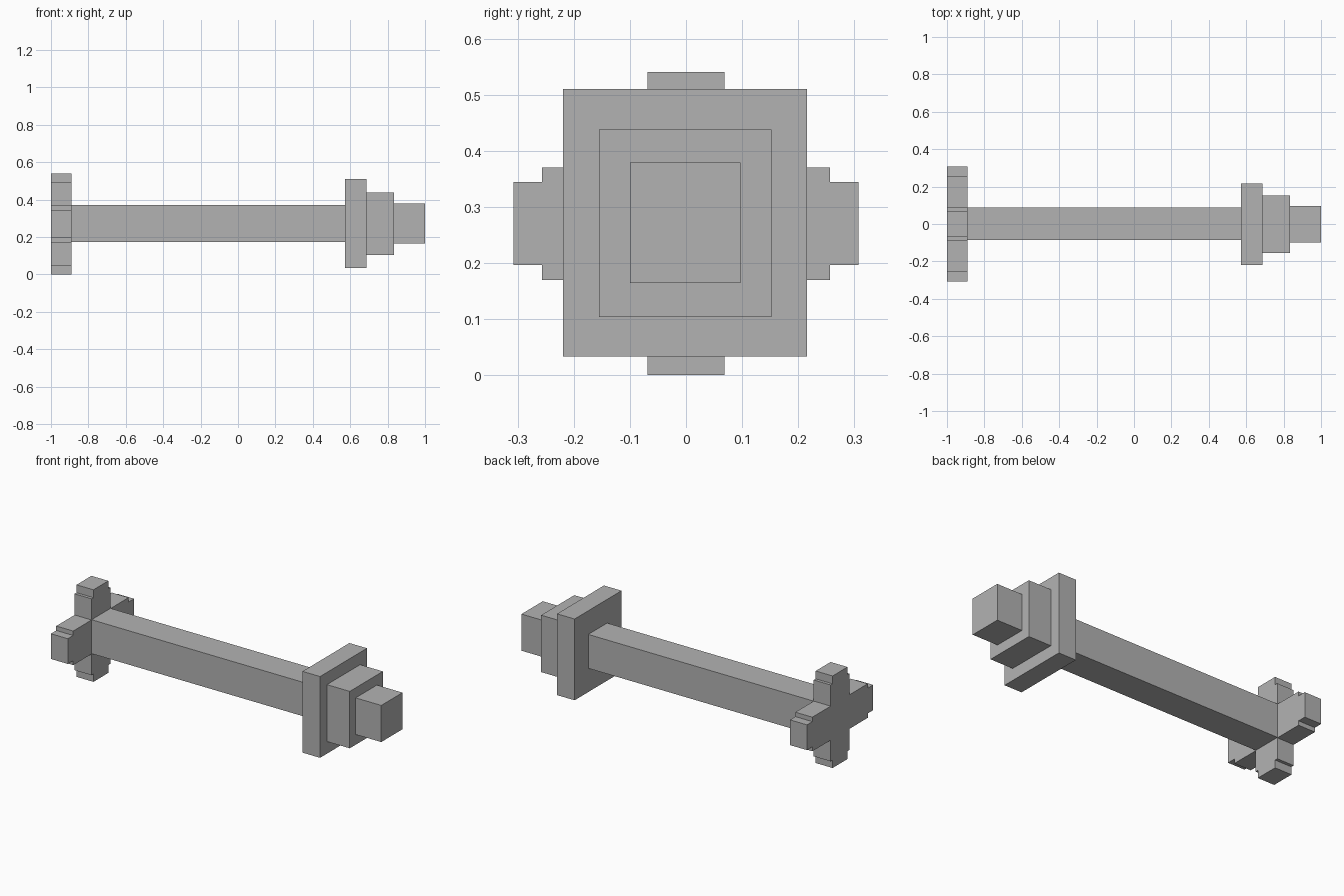
import bpy
import bmesh

cube = bpy.data.objects.get("Cube")
if cube:
    bpy.data.objects.remove(cube)

grey = bpy.data.materials.new("plain grey")
grey.use_nodes = True
colour = (0.45, 0.45, 0.45, 1)
grey.diffuse_color = colour
grey.node_tree.nodes["Principled BSDF"].inputs["Base Color"].default_value = colour


def prism(name, outline, x0, x1):
    """Extrude a (y, z) outline along x."""
    bm = bmesh.new()
    face = bm.faces.new([bm.verts.new((x0, y, z)) for y, z in outline])
    new = bmesh.ops.extrude_face_region(bm, geom=[face])["geom"]
    verts = [v for v in new if isinstance(v, bmesh.types.BMVert)]
    bmesh.ops.translate(bm, verts=verts, vec=(x1 - x0, 0, 0))
    bmesh.ops.recalc_face_normals(bm, faces=bm.faces)
    mesh = bpy.data.meshes.new(name)
    bm.to_mesh(mesh)
    bm.free()
    mesh.materials.append(grey)
    obj = bpy.data.objects.new(name, mesh)
    bpy.context.collection.objects.link(obj)


def block(name, x0, x1, y0, y1, z0, z1):
    prism(name, [(y0, z0), (y1, z0), (y1, z1), (y0, z1)], x0, x1)


# Shaft and the stepped end
block("shaft", -0.89, 0.572, -0.086, 0.089, 0.172, 0.371)
block("large_collar", 0.572, 0.686, -0.219, 0.216, 0.033, 0.51)
block("middle_collar", 0.686, 0.834, -0.155, 0.152, 0.104, 0.438)
block("end_block", 0.834, 1.0, -0.1, 0.097, 0.164, 0.379)

# Cross-shaped end with a narrower tip on each arm
mid = 0.27
quarter = [(0.307, 0.074), (0.257, 0.074), (0.257, 0.1), (0.087, 0.1),
           (0.087, 0.224), (0.069, 0.224), (0.069, 0.27)]
outline = []
for sy, sz in ((1, 1), (-1, 1), (-1, -1), (1, -1)):
    corner = quarter if sy * sz > 0 else quarter[::-1]
    outline += [(sy * y, mid + sz * z) for y, z in corner]
prism("cross_end", outline, -1.0, -0.89)
